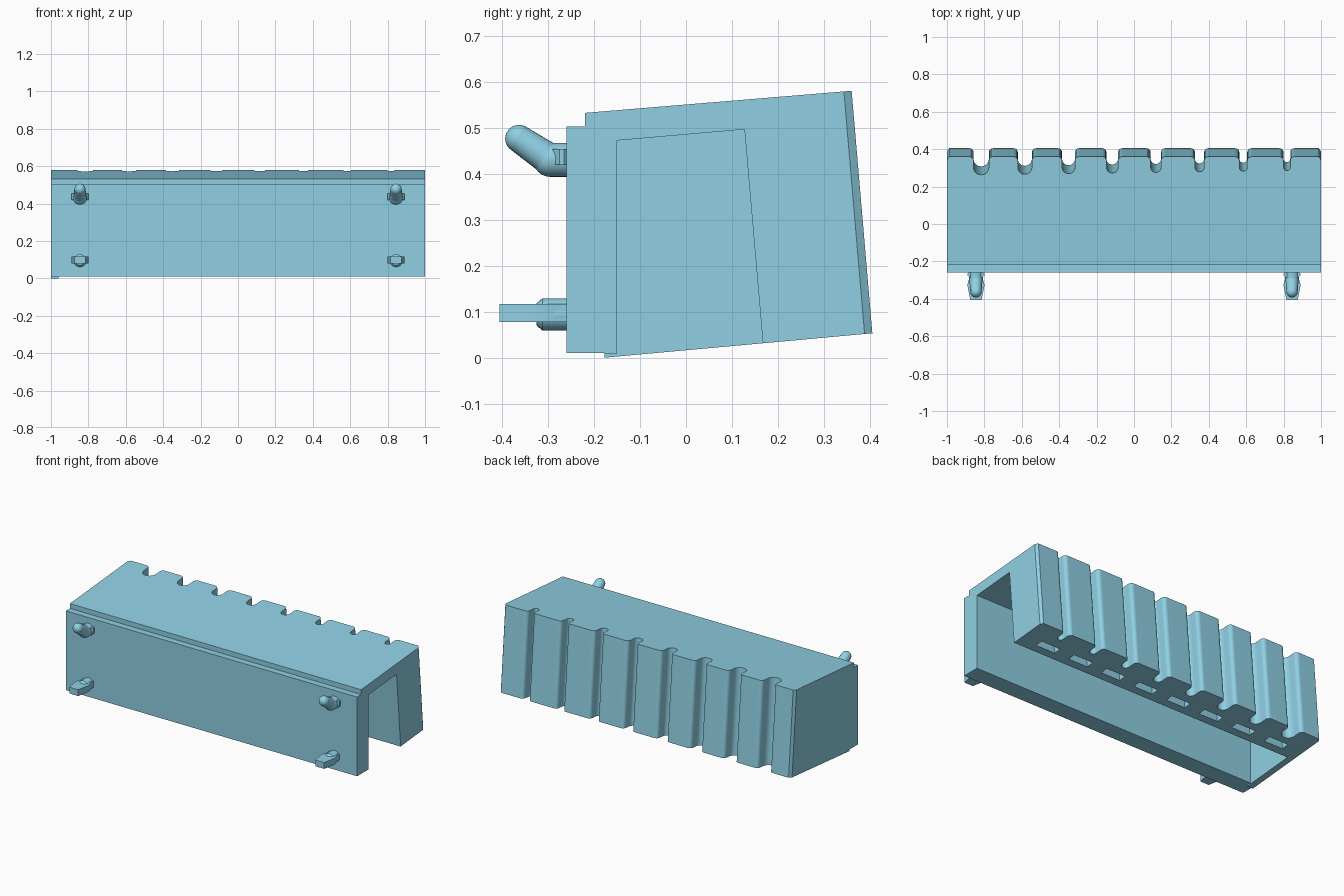
import bpy, bmesh, math
from mathutils import Vector

if "Cube" in bpy.data.objects:
    bpy.data.objects.remove(bpy.data.objects["Cube"])

LEAN = 0.0854  # the back face leans outwards towards the bottom

teal = bpy.data.materials.new("teal_plastic")
teal.diffuse_color = (0.277, 0.63, 0.77, 1)
teal.use_nodes = True
teal.node_tree.nodes["Principled BSDF"].inputs["Base Color"].default_value = teal.diffuse_color


def make_object(name, bm):
    bmesh.ops.recalc_face_normals(bm, faces=bm.faces)
    me = bpy.data.meshes.new(name)
    bm.to_mesh(me)
    bm.free()
    me.materials.append(teal)
    ob = bpy.data.objects.new(name, me)
    bpy.context.collection.objects.link(ob)
    return ob


def prism(bm, start, end):
    """Solid between two matching rings of points."""
    a = [bm.verts.new(p) for p in start]
    b = [bm.verts.new(p) for p in end]
    n = len(a)
    bm.faces.new(a[::-1])
    bm.faces.new(b)
    for i in range(n):
        bm.faces.new((a[i], a[(i + 1) % n], b[(i + 1) % n], b[i]))


def along_x(bm, yz, x0, x1):
    prism(bm, [(x0, y, z) for y, z in yz], [(x1, y, z) for y, z in yz])


def leaning(bm, xy, z0, z1):
    """Outline given at the top edge (z 0.58), extruded parallel to the back."""
    rings = [[(x, y + LEAN * (0.58 - z), z) for x, y in xy] for z in (z0, z1)]
    prism(bm, *rings)


def rod(bm, p, q, r0, r1, seg=24):
    p, q = Vector(p), Vector(q)
    m = Vector((0, 0, 1)).rotation_difference(q - p).to_matrix()
    ring = [m @ Vector((math.cos(2 * math.pi * i / seg), math.sin(2 * math.pi * i / seg), 0))
            for i in range(seg)]
    prism(bm, [p + v * r0 for v in ring], [q + v * r1 for v in ring])


def ball(bm, c, r):
    ret = bmesh.ops.create_uvsphere(bm, u_segments=24, v_segments=12, radius=r)
    bmesh.ops.translate(bm, verts=ret["verts"], vec=c)


def smooth(ob):
    bpy.ops.object.select_all(action='DESELECT')
    ob.select_set(True)
    bpy.context.view_layer.objects.active = ob
    bpy.ops.object.shade_smooth_by_angle(angle=math.radians(30))
    # Keep large flat faces evenly shaded
    wn = ob.modifiers.new("flat_normals", 'WEIGHTED_NORMAL')
    wn.keep_sharp = True


# Solid holder body with stepped front plate
bm = bmesh.new()
along_x(bm, [(-0.26, 0.01), (-0.177, 0.01), (-0.177, 0.0), (0.405, 0.053),
             (0.36, 0.58), (-0.22, 0.532), (-0.22, 0.502), (-0.26, 0.502)], -1, 1)
body = make_object("holder_body", bm)

# Cavity, open at the bottom and the right end
cut = bmesh.new()
along_x(cut, [(-0.19, -0.1), (-0.19, 0.0095), (-0.15, 0.0095), (-0.15, 0.472),
              (0.127, 0.496), (0.167, 0.033), (0.178, -0.1)], -0.96, 1.1)

# Back grooves of falling radius with rounded mouths, plus slots underneath
for i in range(8):
    x = -0.817 + 0.2335 * i
    r = 0.041 - 0.0033 * i
    f = 0.022
    half = [(r + f, 0.44), (r + f, 0.36)]
    half += [(r + f - f * math.sin(a), 0.36 - f + f * math.cos(a))
             for a in (math.radians(18 * k) for k in range(1, 6))]
    half += [(r * math.cos(a), 0.303 - r * math.sin(a))
             for a in (math.radians(15 * k) for k in range(6))]
    outline = half + [(0, 0.303 - r)] + [(-px, py) for px, py in half[::-1]]
    leaning(cut, [(x + px, py) for px, py in outline], -0.1, 0.7)
    leaning(cut, [(x - 0.066, 0.17), (x + 0.066, 0.17),
                  (x + 0.066, 0.218), (x - 0.066, 0.218)], -0.1, 0.46)

# Chamfers on the outer back corners
for s in (-1, 1):
    leaning(cut, [(s * 0.976, 0.377), (s * 1.012, 0.326), (s * 1.012, 0.377)], -0.1, 0.7)

cutter = make_object("cutter", cut)
cutter.hide_render = True
mod = body.modifiers.new("cut", 'BOOLEAN')
mod.object = cutter
mod.operation = 'DIFFERENCE'
mod.solver = 'EXACT'
bpy.context.view_layer.objects.active = body
bpy.ops.object.modifier_apply(modifier="cut")
bpy.data.objects.remove(cutter, do_unlink=True)
smooth(body)

for side, cx in (("left", -0.845), ("right", 0.845)):
    # Upper hook: short stem, elbow and raised round tip
    bm = bmesh.new()
    elbow, tip = (cx, -0.295, 0.430), (cx, -0.363, 0.476)
    rod(bm, (cx, -0.25, 0.430), elbow, 0.037, 0.037)
    ball(bm, elbow, 0.037)
    rod(bm, elbow, tip, 0.035, 0.030)
    ball(bm, tip, 0.030)
    lug = [(-0.03, -0.25), (-0.045, -0.265), (-0.045, -0.275), (-0.03, -0.29),
           (0.03, -0.29), (0.045, -0.275), (0.045, -0.265), (0.03, -0.25)]
    prism(bm, *[[(cx + x, y, z) for x, y in lug] for z in (0.42, 0.454)])
    smooth(make_object("upper_hook_" + side, bm))

    # Lower snap pin: round collar and a flat barbed tongue
    bm = bmesh.new()
    rod(bm, (cx, -0.25, 0.094), (cx, -0.312, 0.094), 0.035, 0.035)
    rod(bm, (cx, -0.312, 0.094), (cx, -0.325, 0.094), 0.035, 0.024)
    barb = [(0.034, -0.25), (0.034, -0.285), (0.046, -0.325), (0.03, -0.405)]
    tongue = barb + [(-x, y) for x, y in barb[::-1]]
    prism(bm, *[[(cx + x, y, z) for x, y in tongue] for z in (0.078, 0.117)])
    smooth(make_object("lower_snap_pin_" + side, bm))
